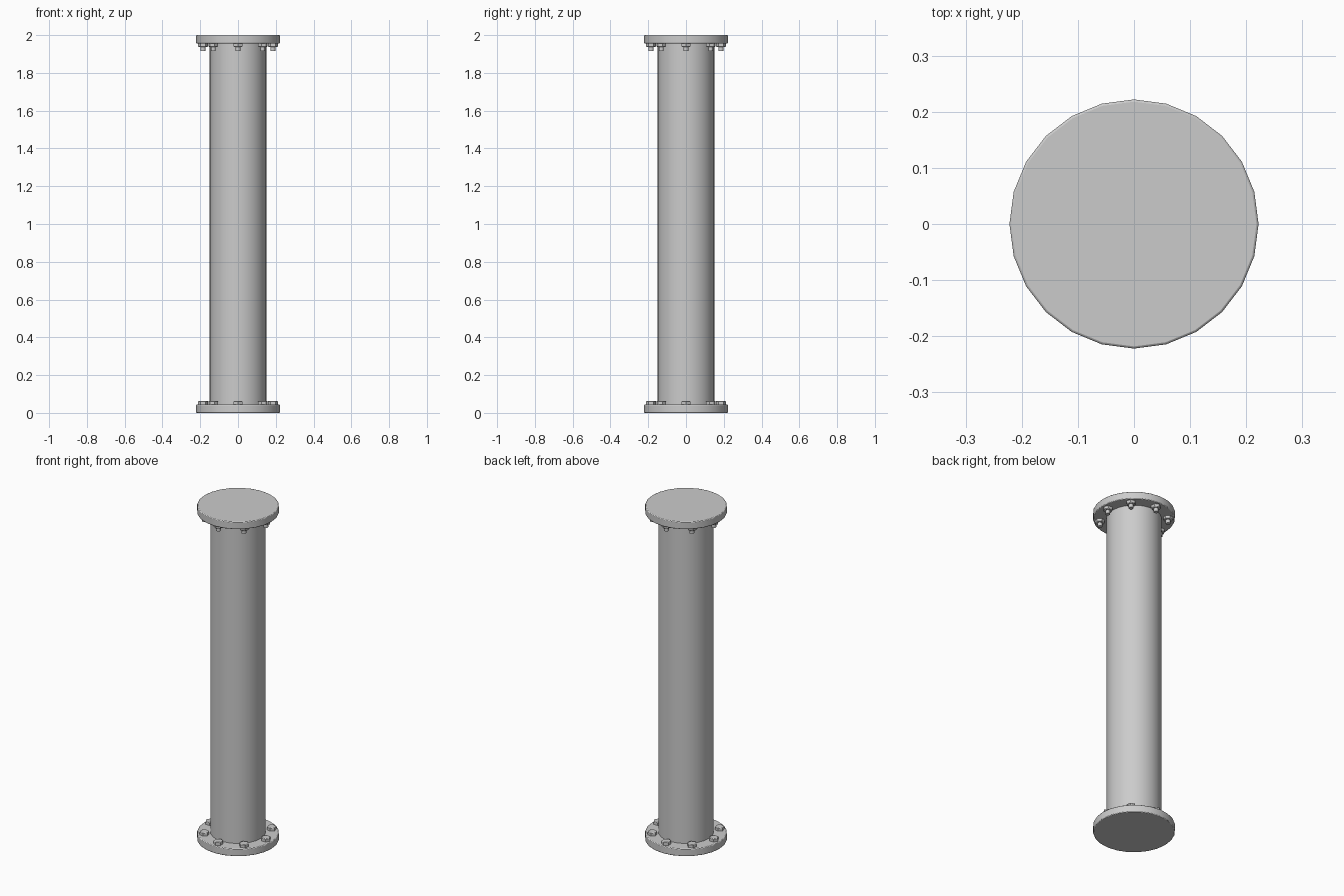
import bpy
from math import pi, cos, sin

if "Cube" in bpy.data.objects:
    bpy.data.objects.remove(bpy.data.objects["Cube"])

H = 2.0          # total height
FLANGE = 0.044   # flange thickness
BOLT_RING = 0.185


def cylinder(name, radius, z0, z1, sides, x=0.0, y=0.0, turn=0.0, bevel=0.0):
    bpy.ops.mesh.primitive_cylinder_add(
        vertices=sides, radius=radius, depth=z1 - z0,
        location=(x, y, (z0 + z1) / 2), rotation=(0, 0, turn))
    ob = bpy.context.object
    ob.name = name
    if bevel:
        mod = ob.modifiers.new("edge_bevel", 'BEVEL')
        mod.width = bevel
        mod.segments = 2
        mod.limit_method = 'ANGLE'
        mod.angle_limit = pi / 3 - 0.1 if sides > 6 else pi * 80 / 180
        if sides == 6:
            mod.angle_limit = pi * 75 / 180
    bpy.ops.object.shade_smooth_by_angle(angle=pi / 6)
    return ob


# pipe between the two flanges
cylinder("pipe", 0.15, FLANGE / 2, H - FLANGE / 2, 24)

# end flanges
cylinder("bottom_flange", 0.222, 0, FLANGE, 24, bevel=0.004)
cylinder("top_flange", 0.222, H - FLANGE, H, 24, bevel=0.004)

# eight hex bolts around each flange
for i in range(8):
    a = i * pi / 4
    x, y = BOLT_RING * cos(a), BOLT_RING * sin(a)
    # heads on the bottom flange; primitive has a vertex on +y, so turn it outward
    cylinder(f"bottom_bolt_head_{i}", 0.026, FLANGE - 0.004, 0.063, 6,
             x, y, a - pi / 2, 0.003)
    # nuts and protruding studs under the top flange
    cylinder(f"top_nut_{i}", 0.026, H - 0.062, H - FLANGE + 0.004, 6,
             x, y, a - pi / 2, 0.003)
    cylinder(f"top_stud_{i}", 0.013, H - 0.083, H - FLANGE + 0.004, 12, x, y)
